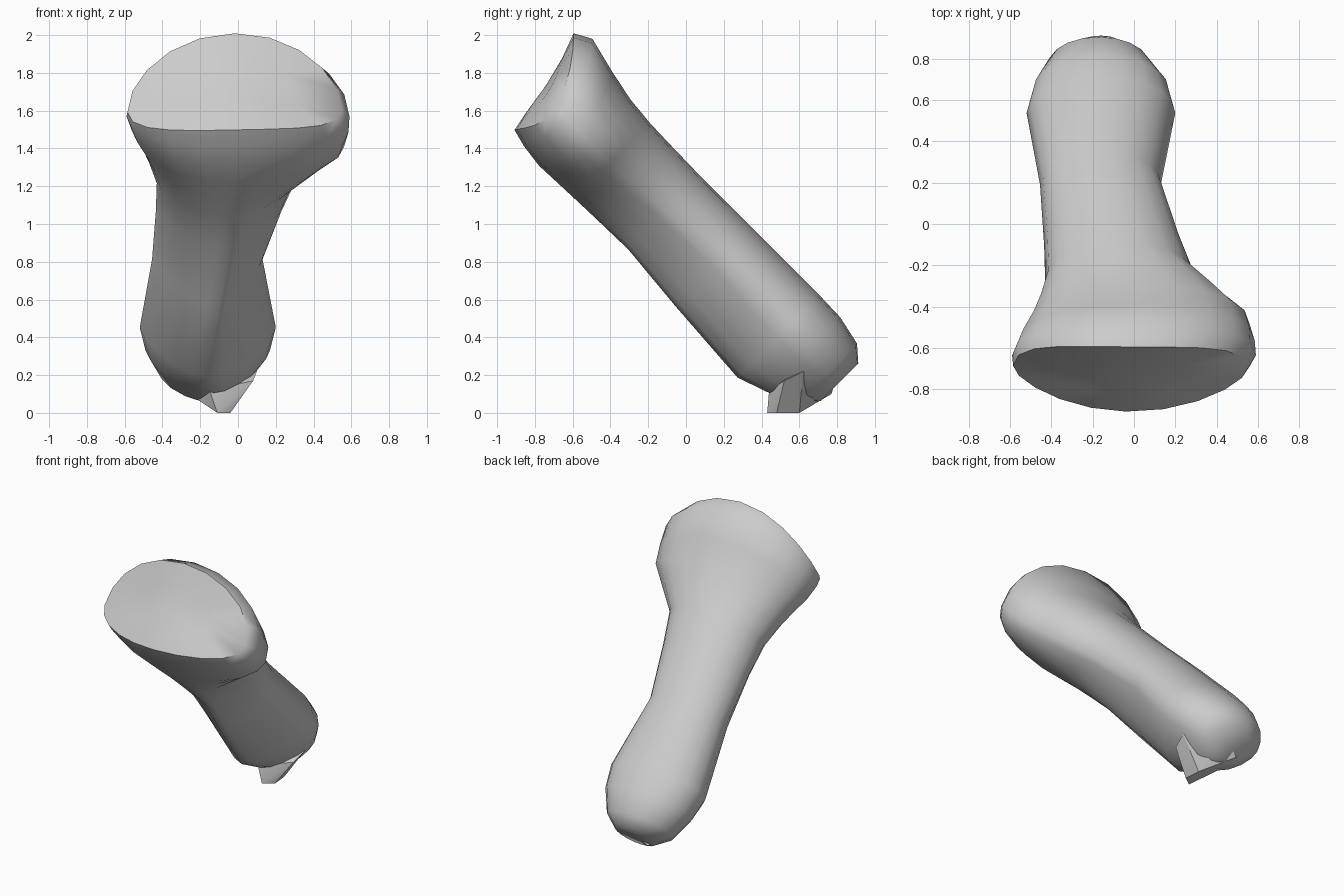
import bpy, bmesh, math
from mathutils import Vector

if "Cube" in bpy.data.objects:
    bpy.data.objects.remove(bpy.data.objects["Cube"])

R2 = math.sqrt(2)
N = 20


def to_world(x, s, t):
    # s runs along the 45 degree shaft, t runs up and back across it
    return Vector((x, (t - s) / R2, (t + s) / R2))


def section(s, xl, xr, xlow, tl, th, tm, p, bow=0, tilt=0):
    # lopsided oval: round on top, keel-like below when p is small
    pts = []
    xtop = (xl + xr) / 2
    for i in range(N):
        a = 2 * math.pi * i / N
        c, d = math.cos(a), math.sin(a)
        e = 2 / (2.1 if d >= 0 else p)
        cx, dt = abs(c) ** e, abs(d) ** e
        mid = xtop if d >= 0 else xtop + (xlow - xtop) * dt
        x = mid + cx * ((xr - mid) if c > 0 else (xl - mid))
        t = tm + dt * ((th - tm) if d >= 0 else (tl - tm))
        pts.append(to_world(x, s + tilt * (t - 0.41) - bow * (x / 0.6) ** 2, t))
    return pts


def finish(name, bm, angle):
    bmesh.ops.recalc_face_normals(bm, faces=bm.faces)
    me = bpy.data.meshes.new(name)
    bm.to_mesh(me)
    bm.free()
    ob = bpy.data.objects.new(name, me)
    bpy.context.collection.objects.link(ob)
    bpy.ops.object.select_all(action='DESELECT')
    ob.select_set(True)
    bpy.context.view_layer.objects.active = ob
    bpy.ops.object.shade_smooth_by_angle(angle=math.radians(angle))
    return ob


# shaft and flared head: s, left, right, keel x, low, high, widest t, p, bow, tilt
sections = [
    (-0.46, -0.30, -0.02, -0.14, 0.55, 0.83, 0.69, 2.0),
    (-0.38, -0.42, 0.08, -0.12, 0.45, 0.90, 0.69, 1.6),
    (-0.22, -0.49, 0.17, -0.13, 0.38, 0.935, 0.69, 1.5),
    (-0.06, -0.52, 0.20, -0.16, 0.325, 0.94, 0.70, 1.45),
    (0.44, -0.455, 0.13, -0.10, 0.36, 0.94, 0.71, 1.35),
    (0.83, -0.435, 0.23, -0.04, 0.396, 0.94, 0.68, 1.3),
    (1.06, -0.43, 0.30, -0.04, 0.39, 0.945, 0.66, 1.45),
    (1.22, -0.47, 0.45, -0.04, 0.385, 0.95, 0.65, 1.6),
    (1.35, -0.51, 0.56, -0.04, 0.38, 0.965, 0.65, 1.8, 0.03, 0.05),
    (1.48, -0.56, 0.585, -0.04, 0.375, 1.00, 0.65, 1.9, 0.06, 0.12),
    (1.61, -0.59, 0.59, -0.04, 0.392, 1.05, 0.66, 2.0, 0.11, 0.22),
    (1.70, -0.585, 0.55, -0.04, 0.417, 1.00, 0.64, 2.0, 0.15, 0.24),
    (1.70, -0.32, 0.30, -0.03, 0.53, 0.86, 0.67, 2.0, 0.15, 0.20),
]
bm = bmesh.new()
rings = [[bm.verts.new(v) for v in section(*row)] for row in sections]
for a, b in zip(rings, rings[1:]):
    for i in range(N):
        j = (i + 1) % N
        bm.faces.new((a[i], a[j], b[j], b[i]))
bm.faces.new(rings[0])
tip = bm.verts.new(to_world(-0.02, 1.75, 0.70))
for i in range(N):
    bm.faces.new((rings[-1][i], rings[-1][(i + 1) % N], tip))
finish("shaft_and_head", bm, 50)

# small angular foot under the rounded end
foot = [(-0.11, 0.43, 0), (-0.04, 0.48, 0), (-0.05, 0.60, 0), (-0.15, 0.44, 0.12),
        (0.08, 0.52, 0.17), (-0.23, 0.77, 0.10), (-0.29, 0.72, 0.12),
        (-0.20, 0.60, 0.25), (0.10, 0.62, 0.22), (-0.10, 0.80, 0.20)]
bm = bmesh.new()
for p in foot:
    bm.verts.new(p)
hull = bmesh.ops.convex_hull(bm, input=bm.verts)
loose = [v for v in bm.verts if not v.link_faces]
bmesh.ops.delete(bm, geom=loose, context='VERTS')
finish("end_foot", bm, 30)
